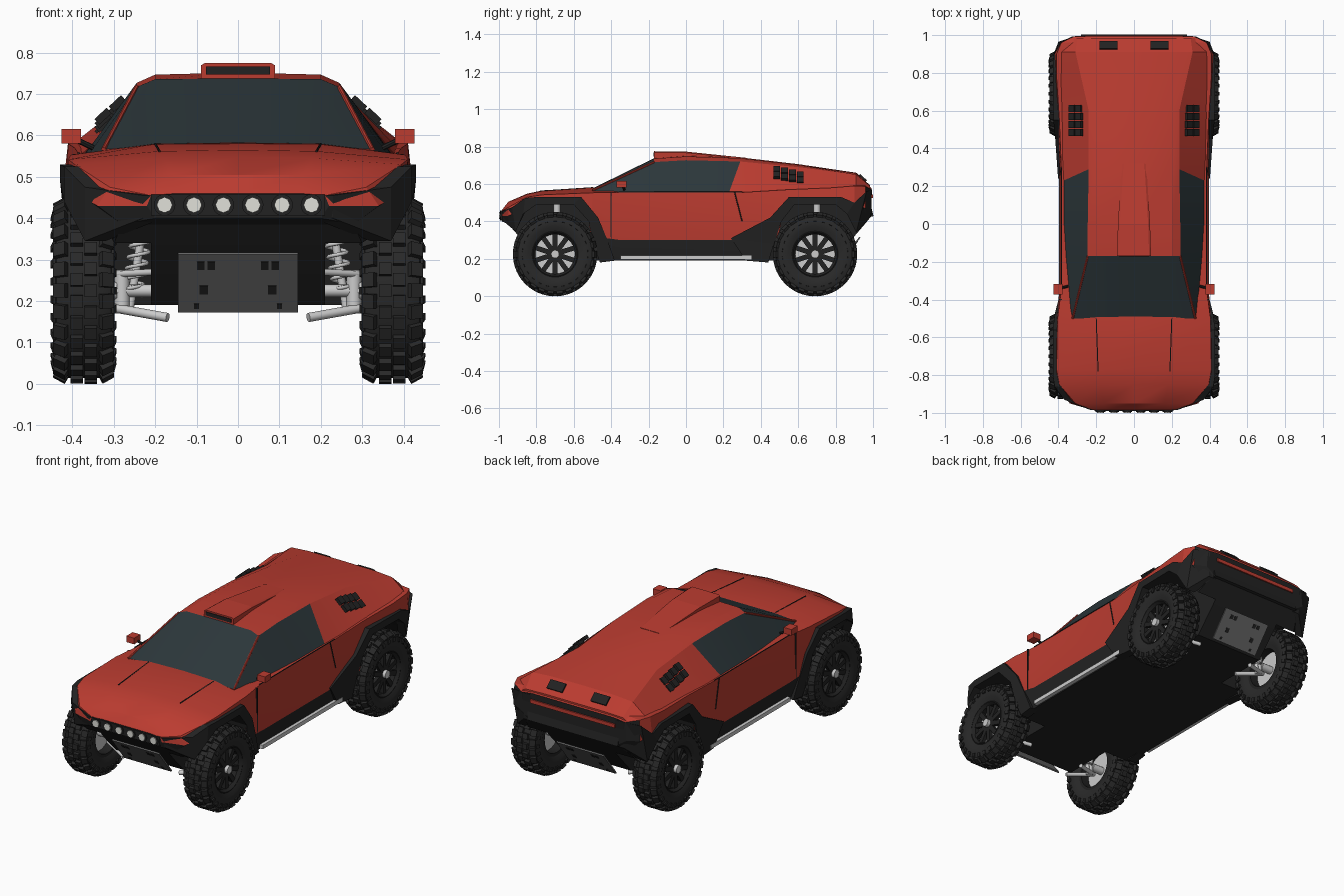
import bpy, bmesh, math
from mathutils import Matrix, Vector

if "Cube" in bpy.data.objects:
    bpy.data.objects.remove(bpy.data.objects["Cube"])


def mat(name, col):
    m = bpy.data.materials.new(name)
    m.diffuse_color = (*col, 1)
    m.use_nodes = True
    m.node_tree.nodes["Principled BSDF"].inputs["Base Color"].default_value = m.diffuse_color
    return m


RED = mat("red_paint", (0.50, 0.045, 0.03))
DARK = mat("dark_plastic", (0.016, 0.016, 0.016))
GLASS = mat("tinted_glass", (0.025, 0.038, 0.043))
RUBBER = mat("rubber", (0.022, 0.022, 0.022))
LAMP = mat("lamp", (0.75, 0.75, 0.70))
STEEL = mat("plate_grey", (0.14, 0.14, 0.14))


def finish(name, bm, mats=(), smooth=None):
    bmesh.ops.recalc_face_normals(bm, faces=bm.faces)
    me = bpy.data.meshes.new(name)
    bm.to_mesh(me)
    bm.free()
    ob = bpy.data.objects.new(name, me)
    bpy.context.collection.objects.link(ob)
    for m in mats:
        me.materials.append(m)
    if smooth:
        shade(ob, smooth)
    return ob


def shade(ob, angle):
    bpy.ops.object.select_all(action='DESELECT')
    ob.select_set(True)
    bpy.context.view_layer.objects.active = ob
    bpy.ops.object.shade_smooth_by_angle(angle=math.radians(angle))


def skin(name, rings, mats, pick=lambda i, k: 0, closed=False, smooth=None):
    """Bridge a row of equal point rings; pick gives the material slot."""
    bm = bmesh.new()
    vs = [[bm.verts.new(p) for p in r] for r in rings]
    n, m = len(rings[0]), len(rings)
    for i in range(m if closed else m - 1):
        for k in range(n):
            a, b = vs[i], vs[(i + 1) % m]
            f = bm.faces.new((a[k], a[(k + 1) % n], b[(k + 1) % n], b[k]))
            f.material_index = pick(i, k)
    if not closed:
        for i, r in ((0, vs[0]), (m, vs[-1])):
            bm.faces.new(r).material_index = pick(i, -1)
    return finish(name, bm, mats, smooth)


def mirrored(half):
    return half + [(-x, y, z) for x, y, z in half[:0:-1]]


def lathe(name, prof, mats, seg=40):
    rings = [[(x, r * math.cos(a), r * math.sin(a)) for x, r in prof]
             for a in (2 * math.pi * i / seg for i in range(seg))]
    return skin(name, rings, mats, closed=True, smooth=35)


def add_box(bm, size, M):
    bmesh.ops.create_cube(bm, size=1, matrix=M @ Matrix.Diagonal((*size, 1)))


def box(name, c, size, m=None, rot=(0, 0, 0)):
    bm = bmesh.new()
    R = (Matrix.Rotation(rot[2], 4, 'Z') @ Matrix.Rotation(rot[1], 4, 'Y') @ Matrix.Rotation(rot[0], 4, 'X'))
    add_box(bm, size, Matrix.Translation(c) @ R)
    return finish(name, bm, [m] if m else [])


def rod(name, p, q, r, m=None, seg=16):
    p, q = Vector(p), Vector(q)
    d = q - p
    bm = bmesh.new()
    bmesh.ops.create_cone(bm, cap_ends=True, segments=seg, radius1=r, radius2=r, depth=d.length,
                          matrix=Matrix.Translation((p + q) / 2) @ d.to_track_quat('Z', 'Y').to_matrix().to_4x4())
    return finish(name, bm, [m] if m else [], 40)


# Lower body: y, then crown height, hood edge, shoulder, sill top, bottom
body_st = [
    (-.985, .46, .15, .46, .21, .455, .22, .43, .20, .40),
    (-.95, .505, .16, .505, .31, .475, .34, .43, .28, .385),
    (-.85, .548, .18, .545, .395, .53, .41, .47, .33, .27),
    (-.77, .565, .19, .562, .41, .542, .42, .45, .35, .19),
    (-.50, .583, .20, .58, .405, .553, .41, .32, .375, .19),
    (-.35, .56, .21, .56, .385, .555, .395, .30, .375, .19),
    (.30, .56, .21, .56, .385, .555, .395, .30, .375, .19),
    (.55, .57, .21, .57, .395, .57, .41, .32, .375, .19),
    (.78, .58, .25, .58, .41, .58, .42, .45, .35, .19),
    (.90, .60, .25, .60, .41, .59, .42, .50, .34, .32),
    (.96, .60, .25, .60, .385, .587, .39, .47, .31, .39),
    (.992, .578, .25, .578, .32, .57, .33, .47, .27, .43)]
rings = [mirrored([(0, s[0], s[1])] + [(s[i], s[0], s[i + 1]) for i in (2, 4, 6, 8)]) for s in body_st]
body = skin("body", rings, [RED, DARK],
            lambda i, k: 1 if k in (3, 4, 5, -1) or (i == 10 and k in (2, 6)) else 0)

# Wheel arch openings cut through the body sides
front_cut = [(-.94, .05), (-.91, .35), (-.86, .45), (-.80, .49), (-.60, .49), (-.52, .40), (-.46, .05)]
rear_cut = [(.44, .05), (.51, .40), (.58, .49), (.80, .49), (.86, .44), (.92, .35), (.97, .05)]
for prof in (front_cut, rear_cut):
    for s in (1, -1):
        cut = skin("arch_cutter", [[(s * x, y, z) for y, z in prof] for x in (.21, .6)],
                   [RED, DARK], lambda i, k: 1)
        cut.hide_render = True
        mod = body.modifiers.new("arch", 'BOOLEAN')
        mod.operation, mod.solver, mod.object = 'DIFFERENCE', 'EXACT', cut
        bpy.context.view_layer.objects.active = body
        bpy.ops.object.modifier_apply(modifier=mod.name)
        bpy.data.objects.remove(cut)
shade(body, 22)

# Cabin: y, crown, roof edge, rail, belt (x, z), belt y shift
cab_st = [
    (-.50, .576, .20, .576, .325, .566, .335, .55, 0),
    (-.17, .738, .20, .736, .245, .717, .36, .555, 0),
    (.0, .752, .20, .747, .245, .727, .37, .555, 0),
    (.29, .742, .20, .738, .24, .72, .372, .555, -.06),
    (.60, .706, .20, .702, .24, .69, .39, .565, 0),
    (.91, .660, .20, .658, .31, .65, .405, .575, 0),
    (.985, .592, .20, .592, .30, .588, .33, .57, 0)]
rings = [mirrored([(0, s[0], s[1]), (s[2], s[0], s[3]), (s[4], s[0], s[5]), (s[6], s[0] + s[8], s[7])])
         for s in cab_st]
skin("cabin", rings, [RED, GLASS],
     lambda i, k: 1 if (i == 0 and k in (0, 1, 5, 6)) or (i < 3 and k in (2, 4)) else 0, smooth=20)

# Roof scoop with dark intake
scoop = [(-.17, .09, .775), (.0, .085, .773), (.32, .065, .74)]
skin("roof_scoop", [[(-w, y, .70), (w, y, .70), (w, y, z - .006), (w - .01, y, z), (.01 - w, y, z), (-w, y, z - .006)]
                    for y, w, z in scoop], [RED])
box("scoop_intake", (0, -.171, .757), (.155, .006, .02), DARK)

# Flares: outer y, z, inner y, z, x
front_flare = [(-.985, .455, -.975, .40, .23), (-.93, .475, -.91, .345, .37), (-.86, .525, -.87, .44, .42),
               (-.80, .53, -.80, .49, .43), (-.56, .53, -.60, .49, .43), (-.47, .42, -.52, .40, .418),
               (-.42, .30, -.49, .26, .405), (-.38, .19, -.46, .18, .395)]
rear_flare = [(.32, .19, .44, .18, .395), (.24, .31, .47, .28, .402), (.45, .42, .51, .40, .417),
              (.55, .53, .58, .49, .427), (.83, .53, .80, .49, .43), (.90, .50, .86, .44, .425),
              (.965, .56, .91, .34, .40), (.995, .57, .985, .42, .31)]
for s in (1, -1):
    for nm, pts in (("front_flare", front_flare), ("rear_flare", rear_flare)):
        skin(nm, [[(s * x, a, b), (s * x, c, d), (s * (x - .05), c, d), (s * (x - .05), a, b)]
                  for a, b, c, d, x in pts], [DARK])
    # Windscreen pillar, door seams, sill rail, mirror
    rod("windscreen_pillar", (s * .325, -.50, .566), (s * .245, -.17, .717), .006, RED, 8)
    box("door_seam_front", (s * .391, -.40, .43), (.018, .005, .25), DARK)
    rod("door_seam_rear", (s * .386, .26, .555), (s * .392, .30, .40), .003, DARK, 6)
    rod("belt_line", (s * .385, -.36, .557), (s * .385, .30, .557), .003, DARK, 6)
    box("sill_rail", (s * .387, 0, .207), (.022, .70, .022))
    rod("mirror_arm", (s * .35, -.33, .57), (s * .395, -.34, .592), .007, DARK, 8)
    box("mirror", (s * .403, -.345, .598), (.048, .055, .034), RED)
    # Hood crease and fender notch
    rod("hood_seam", (s * .19, -.78, .562), (s * .20, -.50, .579), .003, DARK, 6)
    # Quarter vents: two rows of four slats on the sloped panel
    for i in range(4):
        for j in range(2):
            t = .32 + .24 * j
            box("quarter_vent", (s * (.245 + .145 * t), .485 + .042 * i, .703 - .127 * t - .014 * (i - 1.5) * .7),
                (.04, .036, .018), DARK, (0, s * .75, 0))
    # Tail vents on the rear deck
    box("tail_vent", (s * .135, .945, .632), (.095, .05, .012), DARK, (-.73, 0, 0))
box("tail_red_strip", (0, .985, .535), (.52, .028, .02), RED)
box("rear_bumper", (0, .965, .455), (.56, .06, .07), DARK, (.25, 0, 0))

# Light bar with six round lamps
box("light_bar", (0, -.978, .432), (.42, .026, .05), DARK)
for i in range(6):
    x = -.1775 + .071 * i
    rod("lamp_housing", (x, -.97, .432), (x, -.995, .432), .026, DARK, 20)
    rod("lamp_lens", (x, -.98, .432), (x, -1.0, .432), .019, LAMP, 8)

# Skid plates with bolt pads, front and rear
for e in (-1, 1):
    a = e * math.atan2(.14, .11)
    c = Vector((0, e * (.845 if e < 0 else .875), .245))
    d = Vector((0, e * .62, .785))
    nrm = Vector((0, e * .785, -.62))
    box("skid_plate", c, (.29, .178, .008), STEEL, (a, 0, 0))
    for x, t, w in ((.065, .055, .018), (.09, .055, .018), (.083, -.02, .02), (.10, -.07, .012)):
        for s in (1, -1):
            box("skid_slot", c + d * t + nrm * .003 + Vector((s * x, 0, 0)), (w, w * 1.3, .006), DARK, (a, 0, 0))

# Wheel meshes, axis along x, outward +x
half = [(.058, .118), (.070, .145), (.074, .18), (.066, .20), (.045, .211)]
tire = lathe("tire", half + [(-x, r) for x, r in half[::-1]], [RUBBER], 44)
bm = bmesh.new()
N = 26
for i in range(N):
    for x, r, tilt, size, off in ((.017, .2145, 0, (.03, .03, .021), 0), (-.017, .2145, 0, (.03, .03, .021), .5),
                                  (.054, .207, .5, (.032, .034, .024), .5), (-.054, .207, -.5, (.032, .034, .024), 0),
                                  (.071, .185, 1.3, (.022, .018, .012), 0), (-.071, .185, -1.3, (.022, .018, .012), .5)):
        M = (Matrix.Rotation(2 * math.pi * (i + off) / N, 4, 'X') @ Matrix.Translation((x, 0, r))
             @ Matrix.Rotation(tilt, 4, 'Y'))
        add_box(bm, size, M)
tread = finish("tire_tread", bm, [RUBBER])
rim = lathe("rim", [(.058, .128), (.062, .118), (.045, .106), (-.06, .106), (-.06, .128)], [DARK], 40)
disc = rod("wheel_disc", (-.01, 0, 0), (.018, 0, 0), .107, None, 32)
bm = bmesh.new()
for i in range(10):
    add_box(bm, (.02, .026, .092), Matrix.Rotation(i * math.pi / 5, 4, 'X') @ Matrix.Translation((.038, 0, .065)))
spokes = finish("spokes", bm, [DARK])
hub = rod("hub", (-.08, 0, 0), (.066, 0, 0), .022, None, 12)
parts = (tire, tread, rim, disc, spokes, hub)
for y in (-.70, .69):
    for s in (1, -1):
        M = Matrix.Translation((s * .373, y, .225)) @ Matrix.Rotation(0 if s > 0 else math.pi, 4, 'Z')
        for p in parts:
            o = p.copy()
            bpy.context.collection.objects.link(o)
            o.matrix_world = M
        # Suspension: arms, upright, shock and coil
        for dy in (-.06, .06):
            rod("lower_arm", (s * .17, y + dy, .16), (s * .31, y, .185), .011)
            rod("upper_arm", (s * .20, y + dy, .27), (s * .30, y, .265), .008)
        rod("upright", (s * .28, y, .17), (s * .28, y, .275), .018)
        rod("axle", (s * .20, y, .225), (s * .31, y, .225), .015)
        lo, hi = Vector((s * .262, y + .01, .18)), Vector((s * .235, y + .01, .345))
        rod("shock", lo, hi, .010)
        rod("shock_top", (s * .30, y + .01, .43), (s * .30, y + .01, .495), .018)
        cu = bpy.data.curves.new("coil_spring", 'CURVE')
        cu.dimensions, cu.bevel_depth, cu.bevel_resolution = '3D', .005, 1
        sp = cu.splines.new('POLY')
        sp.points.add(60)
        for k, pt in enumerate(sp.points):
            a, c = k * 2 * math.pi / 12, lo.lerp(hi, .2 + .8 * k / 60)
            pt.co = (c.x + .024 * math.cos(a), c.y + .024 * math.sin(a), c.z, 1)
        bpy.context.collection.objects.link(bpy.data.objects.new("coil_spring", cu))
for p in parts:
    bpy.data.objects.remove(p)
